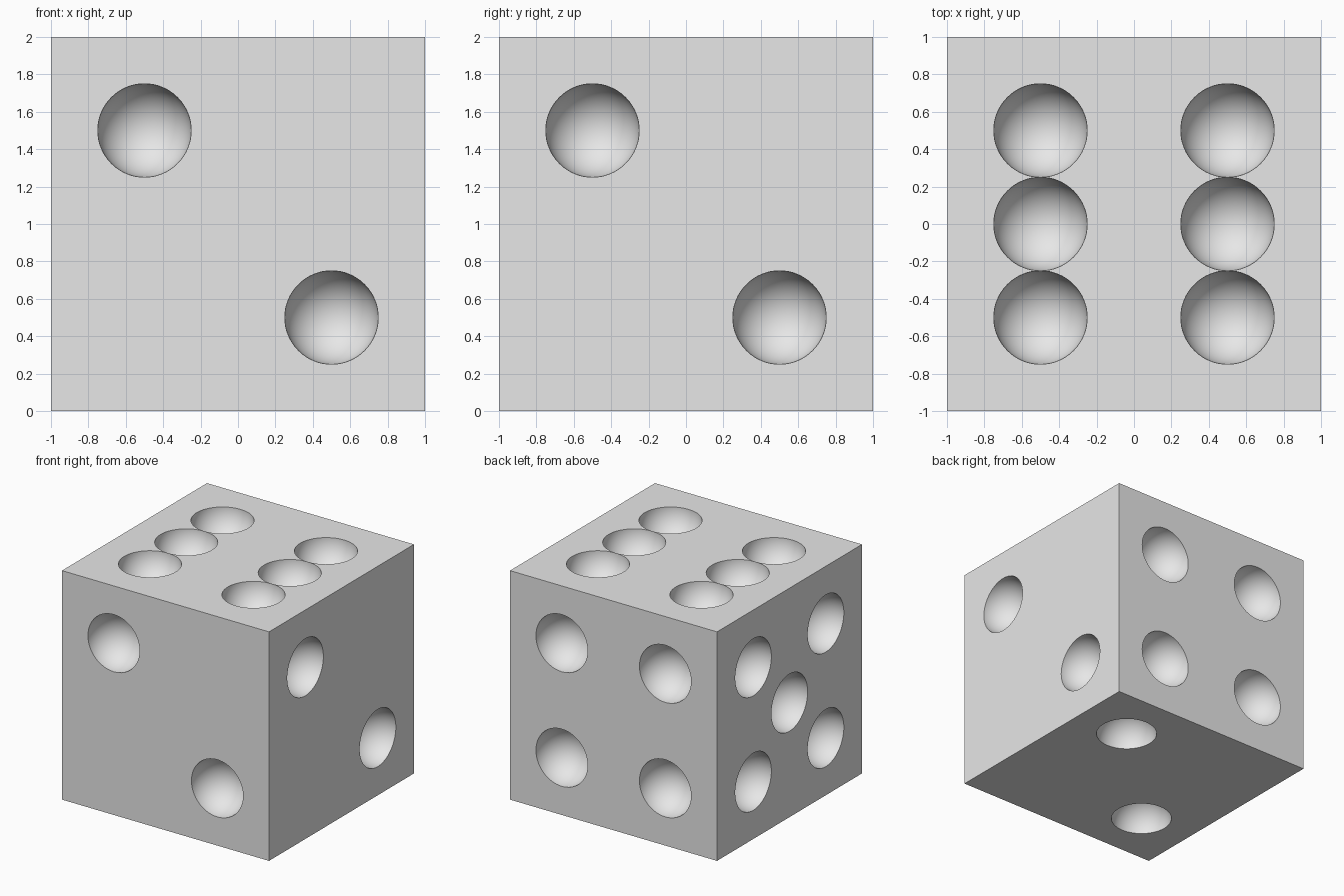
import bpy
import bmesh
from math import radians
from mathutils import Matrix, Vector

if "Cube" in bpy.data.objects:
    bpy.data.objects.remove(bpy.data.objects["Cube"], do_unlink=True)

HALF, PIP_RADIUS, SPREAD = 1.0, 0.25, 0.5
CENTRE = Vector((0, 0, HALF))

grey = bpy.data.materials.new("plain grey")
grey.use_nodes = True
COLOUR = (0.8, 0.8, 0.8, 1)
grey.diffuse_color = COLOUR
grey.node_tree.nodes["Principled BSDF"].inputs["Base Color"].default_value = COLOUR


def add_object(name, bm):
    mesh = bpy.data.meshes.new(name)
    bm.to_mesh(mesh)
    bm.free()
    mesh.materials.append(grey)
    obj = bpy.data.objects.new(name, mesh)
    bpy.context.collection.objects.link(obj)
    return obj


# Solid cube body
bm = bmesh.new()
bmesh.ops.create_cube(bm, size=2 * HALF, matrix=Matrix.Translation(CENTRE))
die_body = add_object("die_body", bm)

# Pip layouts, in units of SPREAD, on the two axes across each face
falling = [(-1, 1), (1, -1)]
rising = [(-1, -1), (1, 1)]
four = falling + rising
five = four + [(0, 0)]
six = four + [(-1, 0), (1, 0)]
X, Y, Z = Vector((1, 0, 0)), Vector((0, 1, 0)), Vector((0, 0, 1))
faces = [
    (-Y, X, Z, falling),  # front
    (X, Y, Z, falling),   # left
    (Y, X, Z, four),      # back
    (-X, Y, Z, five),     # right
    (Z, X, Y, six),       # top
    (-Z, X, Y, rising),   # bottom
]

# One sphere per pip, centred on its face with the pole along the normal
bm = bmesh.new()
for normal, across, up, pips in faces:
    turn = Z.rotation_difference(normal).to_matrix().to_4x4()
    for a, b in pips:
        spot = CENTRE + normal * HALF + (across * a + up * b) * SPREAD
        bmesh.ops.create_uvsphere(bm, u_segments=64, v_segments=33, radius=PIP_RADIUS,
                                  matrix=Matrix.Translation(spot) @ turn)
for face in bm.faces:
    face.smooth = True
pip_cutter = add_object("pip_cutter", bm)
pip_cutter.hide_render = True

# Carve the hollow pips
cut = die_body.modifiers.new("pips", "BOOLEAN")
cut.operation = "DIFFERENCE"
cut.solver = "EXACT"
cut.object = pip_cutter
bpy.ops.object.select_all(action="DESELECT")
die_body.select_set(True)
bpy.context.view_layer.objects.active = die_body
bpy.ops.object.modifier_apply(modifier=cut.name)
bpy.data.objects.remove(pip_cutter, do_unlink=True)

# Smooth hollows with crisp rims and cube edges
bpy.ops.object.shade_smooth_by_angle(angle=radians(30))
